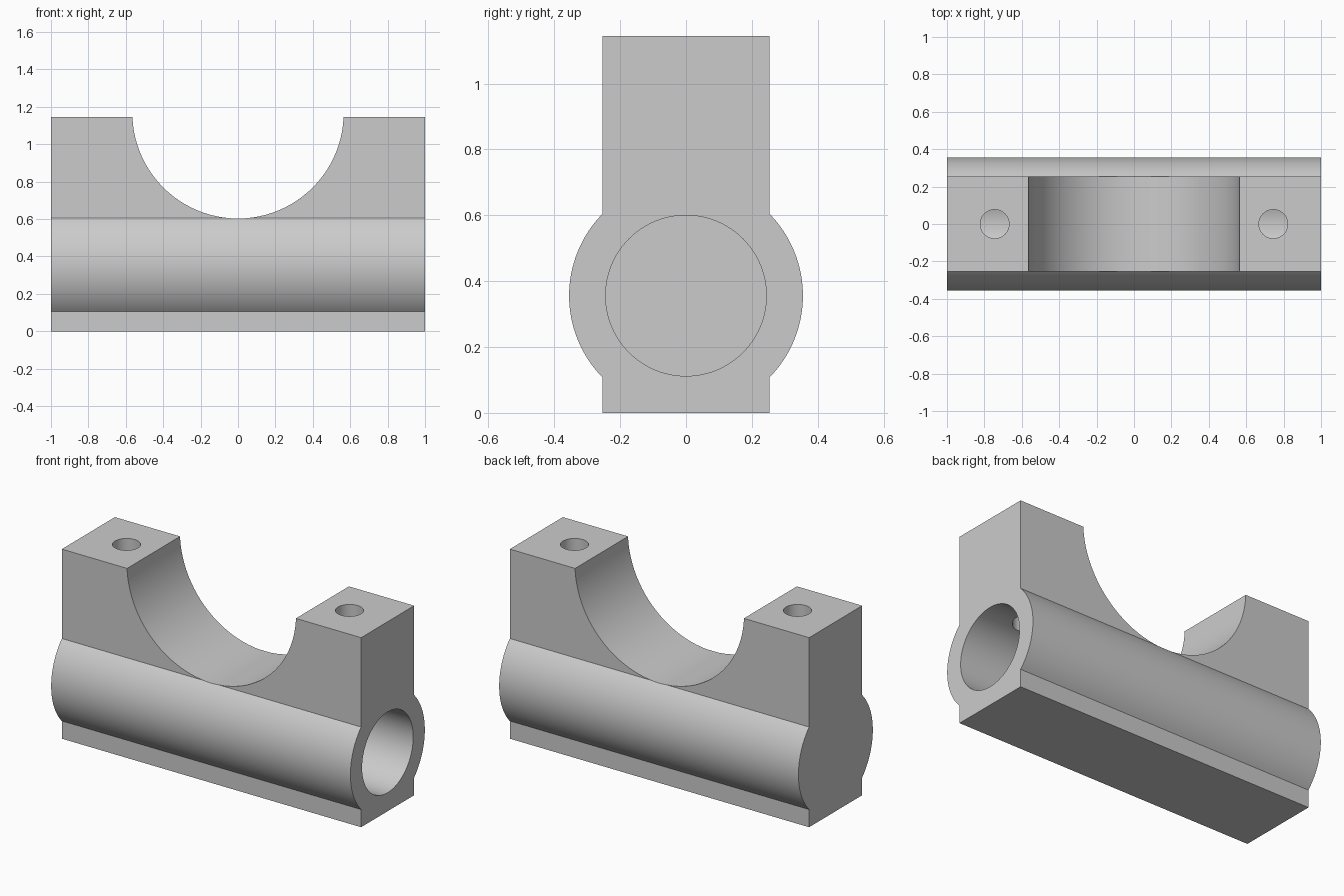
import bpy, bmesh, math
from mathutils import Matrix

cube = bpy.data.objects.get("Cube")
if cube:
    bpy.data.objects.remove(cube, do_unlink=True)

HALF_Y, TOP = 0.253, 1.145
BARREL_Z, BARREL_R, BORE_R = 0.356, 0.355, 0.244
SADDLE_Z, SADDLE_R = 1.168, 0.565

grey = bpy.data.materials.new("plain grey")
grey.use_nodes = True
colour = (0.6, 0.6, 0.6, 1)
grey.diffuse_color = colour
grey.node_tree.nodes["Principled BSDF"].inputs["Base Color"].default_value = colour


def make_object(name, bm):
    bmesh.ops.recalc_face_normals(bm, faces=bm.faces)
    mesh = bpy.data.meshes.new(name)
    bm.to_mesh(mesh)
    bm.free()
    mesh.materials.append(grey)
    obj = bpy.data.objects.new(name, mesh)
    bpy.context.collection.objects.link(obj)
    return obj


def cut_cylinder(target, radius, length, centre, axis):
    """Cut a round hole through the target along the given axis."""
    turn = {"X": Matrix.Rotation(math.pi / 2, 4, "Y"),
            "Y": Matrix.Rotation(math.pi / 2, 4, "X"),
            "Z": Matrix.Identity(4)}[axis]
    bm = bmesh.new()
    bmesh.ops.create_cone(bm, cap_ends=True, segments=96, radius1=radius,
                          radius2=radius, depth=length,
                          matrix=Matrix.Translation(centre) @ turn)
    cutter = make_object("cutter", bm)
    cutter.hide_render = True
    mod = target.modifiers.new("cut", "BOOLEAN")
    mod.operation, mod.solver, mod.object = "DIFFERENCE", "EXACT", cutter
    bpy.context.view_layer.objects.active = target
    bpy.ops.object.modifier_apply(modifier=mod.name)
    bpy.data.objects.remove(cutter, do_unlink=True)


# Block with a rounded barrel along its length: one end profile, extruded
swing = math.acos(HALF_Y / BARREL_R)
steps = 32
arc = [(BARREL_R * math.cos(a), BARREL_Z + BARREL_R * math.sin(a))
       for a in (-swing + 2 * swing * i / steps for i in range(steps + 1))]
side = [(HALF_Y, 0)] + arc + [(HALF_Y, TOP)]
profile = side + [(-y, z) for y, z in reversed(side)]
bm = bmesh.new()
end = bm.faces.new([bm.verts.new((-1, y, z)) for y, z in profile])
grown = bmesh.ops.extrude_face_region(bm, geom=[end], use_keep_orig=True)
bmesh.ops.translate(bm, vec=(2, 0, 0),
                    verts=[g for g in grown["geom"] if isinstance(g, bmesh.types.BMVert)])
block = make_object("bearing_block", bm)

# Round saddle across the top
cut_cylinder(block, SADDLE_R, 1, (0, 0, SADDLE_Z), "Y")
# Blind bore, open at the left end only
cut_cylinder(block, BORE_R, 2, (0.1, 0, BARREL_Z), "X")
# Screw holes from the top down into the bore
for x in (-0.745, 0.745):
    cut_cylinder(block, 0.077, 1, (x, 0, 0.9), "Z")

bpy.ops.object.select_all(action="DESELECT")
block.select_set(True)
bpy.context.view_layer.objects.active = block
bpy.ops.object.shade_smooth_by_angle(angle=math.radians(30))
